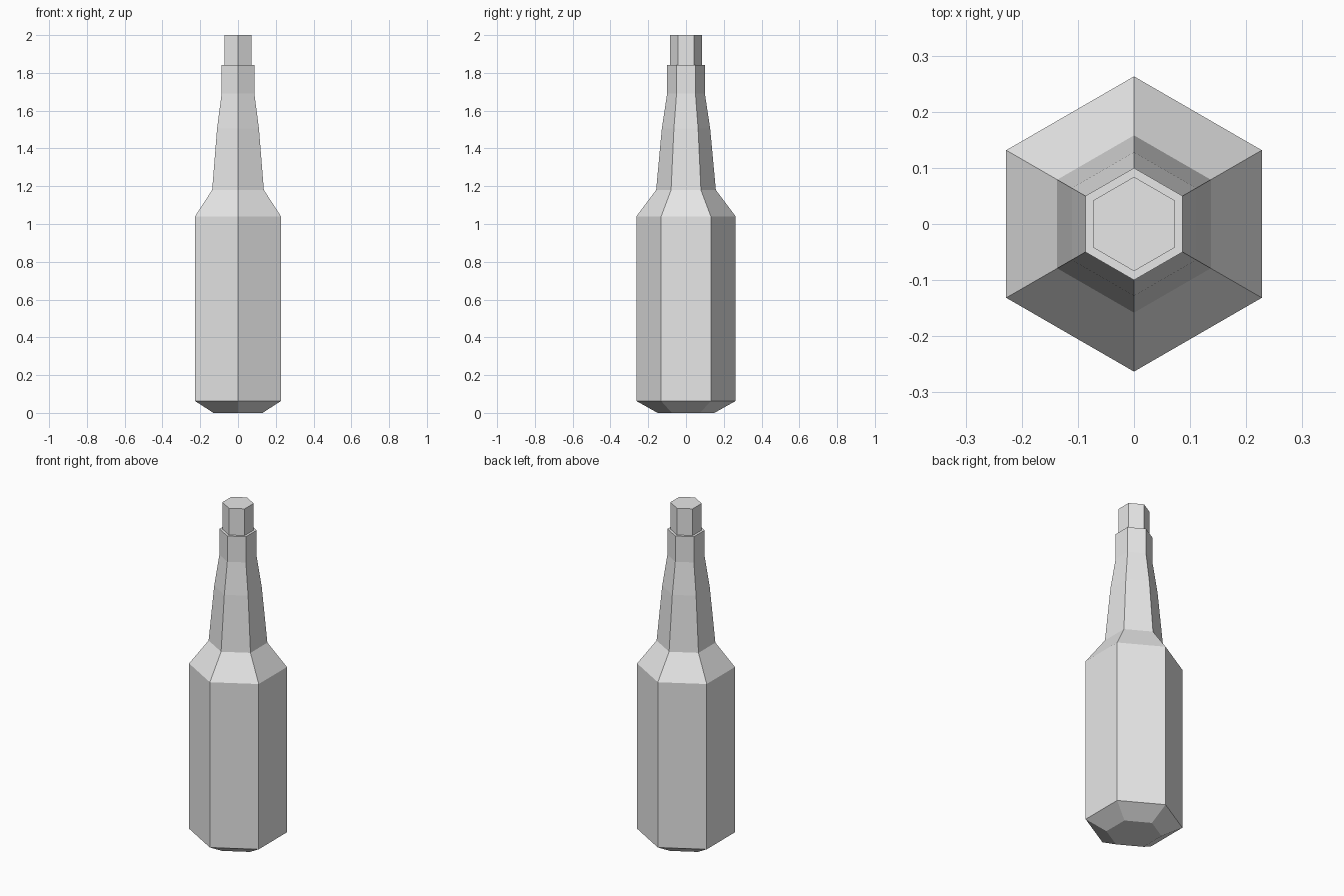
import bpy
import bmesh
from math import cos, sin, pi

SIDES = 6

old = bpy.data.objects.get("Cube")
if old:
    bpy.data.objects.remove(old, do_unlink=True)


def make_material(name, colour):
    mat = bpy.data.materials.new(name)
    mat.use_nodes = True
    mat.diffuse_color = colour
    mat.node_tree.nodes["Principled BSDF"].inputs["Base Color"].default_value = colour
    return mat


def lathe(name, profile, mat):
    """Six-sided solid from (radius, height) rings, with a corner on the y axis."""
    bm = bmesh.new()
    rings = []
    for r, z in profile:
        angles = [pi / 2 + 2 * pi * i / SIDES for i in range(SIDES)]
        rings.append([bm.verts.new((r * cos(a), r * sin(a), z)) for a in angles])
    for low, high in zip(rings, rings[1:]):
        for i in range(SIDES):
            j = (i + 1) % SIDES
            bm.faces.new((low[i], low[j], high[j], high[i]))
    bm.faces.new(rings[0][::-1])
    bm.faces.new(rings[-1])
    bmesh.ops.recalc_face_normals(bm, faces=bm.faces)
    mesh = bpy.data.meshes.new(name)
    bm.to_mesh(mesh)
    bm.free()
    mesh.materials.append(mat)
    obj = bpy.data.objects.new(name, mesh)
    bpy.context.collection.objects.link(obj)
    return obj


grey = make_material("light grey", (0.8, 0.8, 0.8, 1))

# Bottle: chamfered base, body, shoulder, tapering neck and collar
lathe("bottle", [
    (0.15, 0), (0.263, 0.063), (0.263, 1.04), (0.158, 1.18),
    (0.128, 1.505), (0.1, 1.69), (0.1, 1.842),
], grey)

# Stopper standing in the collar
lathe("stopper", [(0.084, 1.8), (0.084, 2.0)], grey)
